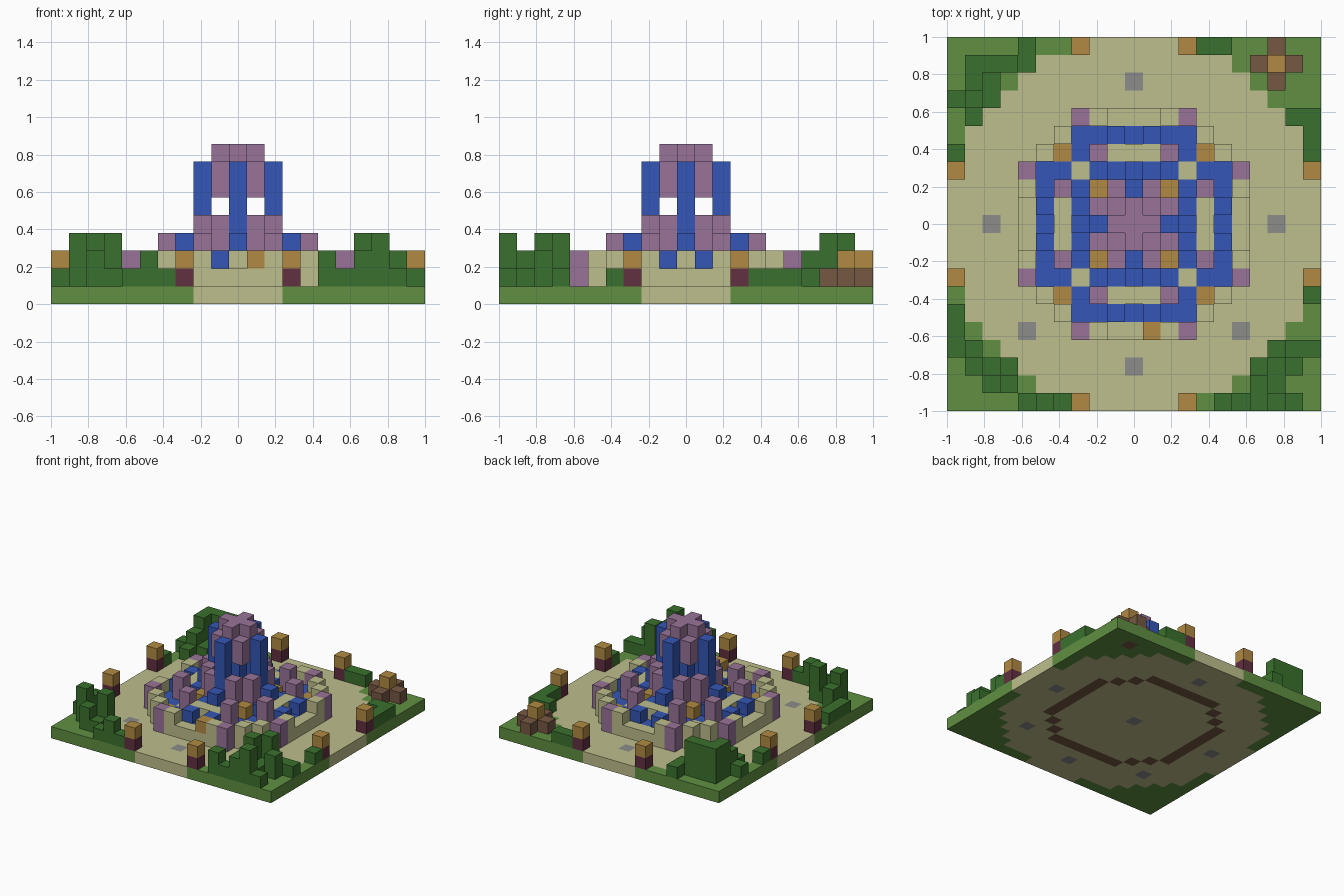
import bpy
import bmesh
from mathutils import Vector

if "Cube" in bpy.data.objects:
    bpy.data.objects.remove(bpy.data.objects["Cube"], do_unlink=True)

N = 10                      # grid half width in blocks
S = 2 / (2 * N + 1)         # block size


def material(name, rgb):
    lin = [(c / 255 / 12.92) if c < 11 else ((c / 255 + 0.055) / 1.055) ** 2.4 for c in rgb]
    m = bpy.data.materials.new(name)
    m.use_nodes = True
    m.diffuse_color = (*lin, 1)
    m.node_tree.nodes["Principled BSDF"].inputs["Base Color"].default_value = (*lin, 1)
    return m


MATS = {
    "sand": material("sand", (190, 191, 140)),
    "grass": material("grass", (96, 144, 65)),
    "leaf": material("dark leaf", (58, 113, 46)),
    "water": material("blue", (52, 86, 182)),
    "purple": material("mauve stone", (152, 116, 152)),
    "gold": material("ochre", (177, 138, 67)),
    "wood": material("brown wood", (118, 88, 66)),
    "maroon": material("dark maroon", (98, 48, 64)),
    "grey": material("grey", (140, 140, 138)),
}

blocks = {}                 # (i, j, k) -> (part, colour)


def put(part, colour, cells, low, high):
    for i, j in cells:
        for k in range(low, high + 1):
            blocks[i, j, k] = (part, colour)


def sym(*cells):
    """All mirrored and quarter-turned copies of the cells."""
    out = set()
    for a, b in cells:
        for p, q in ((a, b), (b, a)):
            out |= {(p, q), (-p, q), (p, -q), (-p, -q)}
    return out


def row(j, a, b):
    return [(i, j) for i in range(a, b + 1)]


# Ground slab: sand disc in a grass square
for j in range(-N, N + 1):
    for i in range(-N, N + 1):
        inside = i * i + j * j < 108
        put("sand_plaza" if inside else "grass_ground", "sand" if inside else "grass", [(i, j)], 0, 0)

# Paving stones
put("paving_stones", "grey", sym((0, 8)) | {(-6, -6), (6, -6), (0, 0)}, 0, 0)

# Octagonal wall with foundation
straight = sym(*[(i, 6) for i in range(4)])
corners = sym((4, 5))
put("wall_foundation", "wood", straight | corners, 0, 0)
put("outer_wall", "sand", straight, 1, 1)
put("outer_wall", "sand", corners | sym((2, 6)), 1, 2)
put("wall_posts", "purple", sym((3, 6)), 1, 2)
put("wall_lantern", "gold", [(1, -6)], 2, 2)

# Water channels
put("water_channels", "water", sym(*[(i, 5) for i in range(4)], (3, 4), (0, 3), (1, 3), (2, 3)), 1, 1)
put("water_jets", "water", sym((1, 5), (1, 3)), 2, 2)
put("water_jets", "water", sym((0, 3)), 2, 3)

# Inner ledges, pillars and lamps
put("inner_ledges", "sand", sym((0, 4), (1, 4)), 1, 2)
put("corner_ledges", "sand", sym((3, 3)), 1, 1)
put("inner_pillars", "purple", sym((2, 4)), 1, 3)
put("corner_lamps", "gold", sym((4, 4)), 1, 1)
put("inner_lamps", "gold", sym((2, 2)), 1, 2)

# Central tower
put("tower_base", "purple", sym((1, 2)), 1, 4)
put("tower_columns", "water", sym((0, 2)), 1, 7)
put("tower_core", "water", [(0, 0)], 1, 5)
put("tower_head", "purple", sym((0, 0), (0, 1), (1, 1)), 6, 7)
put("tower_cap", "purple", sym((0, 0), (0, 1)), 8, 8)

# Lamp posts on the border
put("lamp_posts", "maroon", sym((3, 10)), 1, 1)
put("lamp_heads", "gold", sym((3, 10)), 2, 2)

# Campfire
put("campfire_logs", "wood", [(8, 9), (7, 9), (9, 9), (8, 8), (8, 10)], 1, 1)
put("campfire_logs", "wood", [(8, 9)], 0, 0)
put("campfire_flame", "gold", [(8, 9)], 2, 2)

# Hedges in the four corners
back_right = [(-6, 10), (-9, 6), (-10, 4)] + row(9, -9, -6) + row(8, -9, -8) + row(7, -10, -8)
back_left = [(4, 10), (5, 10), (9, 6), (10, 6), (10, 5), (10, 4)]
front_left = [(10, -4)] + row(-7, 8, 10) + row(-8, 7, 9) + row(-9, 7, 8) + row(-10, 5, 9)
front_right = [(-10, -5), (-10, -6)] + row(-7, -10, -9) + row(-8, -9, -7) + row(-9, -8, -7) + row(-10, -6, -4)
for name, cells in (("back_right", back_right), ("back_left", back_left),
                    ("front_left", front_left), ("front_right", front_right)):
    put("hedge_" + name, "leaf", cells, 1, 1)
put("hedge_back_right", "leaf", [(-9, 7), (-7, 9)], 2, 2)
put("hedge_back_right", "leaf", [(-9, 9), (-8, 9), (-9, 8), (-7, 9)], 2, 3)
put("hedge_front_left", "leaf", [(5, -10), (7, -10), (9, -8), (7, -9)], 2, 2)
put("hedge_front_left", "leaf", [(8, -10), (7, -8), (8, -7)], 2, 3)
put("hedge_front_right", "leaf", [(-5, -10), (-9, -7), (-8, -9)], 2, 2)
put("hedge_front_right", "leaf", [(-9, -8), (-7, -8)], 2, 3)


# Build one mesh per part from the exposed block faces
def build(part, colour, cells):
    bm = bmesh.new()
    for cell in cells:
        centre = Vector((cell[0], cell[1], cell[2] + 0.5)) * S
        for axis in range(3):
            for sign in (-1, 1):
                near = list(cell)
                near[axis] += sign
                if tuple(near) in blocks:
                    continue
                n, u, v = Vector(), Vector(), Vector()
                n[axis] = sign * S / 2
                u[(axis + 1) % 3] = S / 2
                v[(axis + 2) % 3] = sign * S / 2
                bm.faces.new([bm.verts.new(centre + n + p)
                              for p in (-u - v, u - v, u + v, v - u)])
    bmesh.ops.remove_doubles(bm, verts=bm.verts, dist=S / 100)
    mesh = bpy.data.meshes.new(part)
    bm.to_mesh(mesh)
    bm.free()
    mesh.materials.append(MATS[colour])
    bpy.context.scene.collection.objects.link(bpy.data.objects.new(part, mesh))


parts = {}
for cell, key in blocks.items():
    parts.setdefault(key, []).append(cell)
for (part, colour), cells in parts.items():
    build(part, colour, cells)
